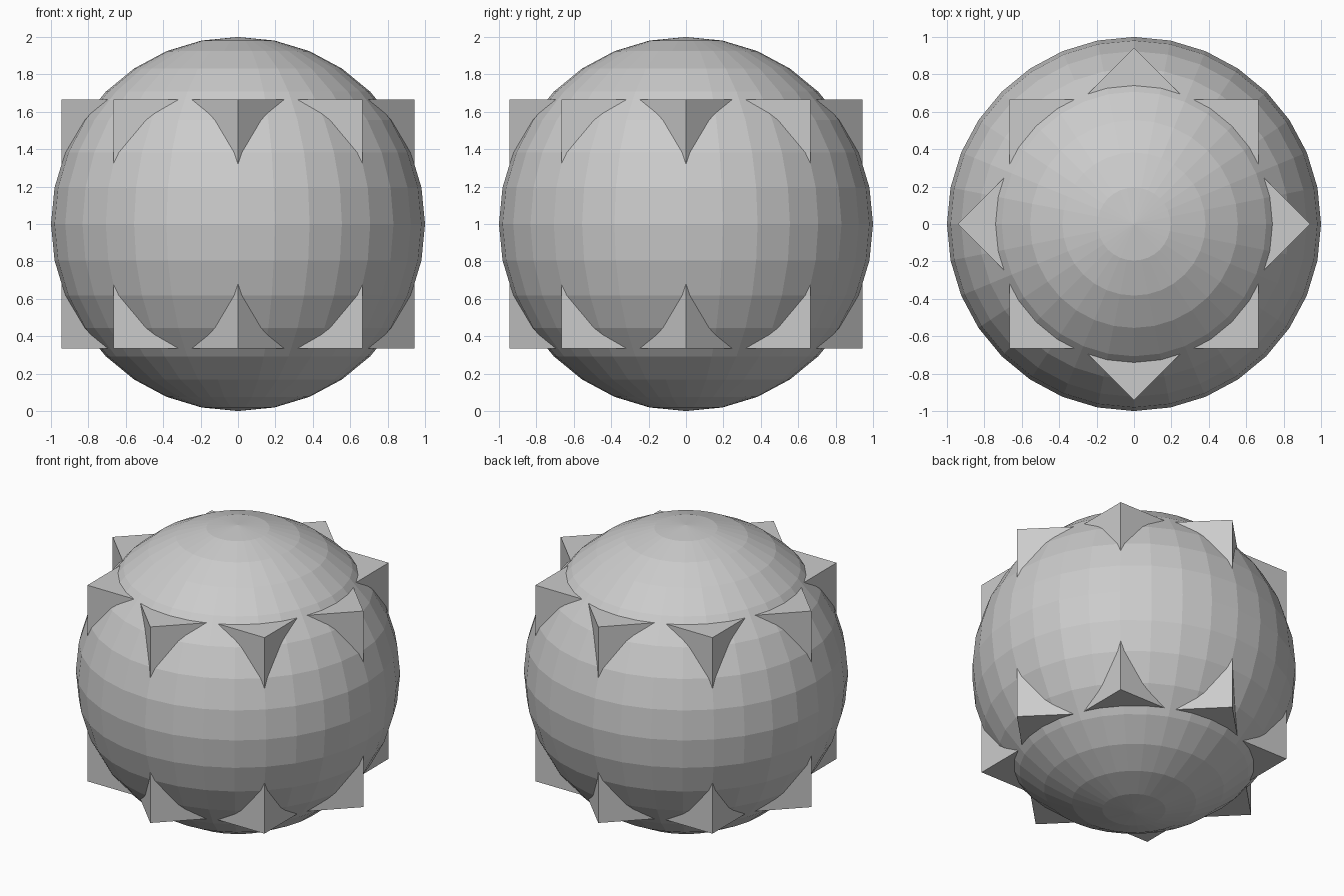
import bpy
import math

if "Cube" in bpy.data.objects:
    bpy.data.objects.remove(bpy.data.objects["Cube"])

CENTRE = (0, 0, 1)
CUBE_SIZE = 4 / 3


def add_cube(name, angle):
    bpy.ops.mesh.primitive_cube_add(size=CUBE_SIZE, location=CENTRE, rotation=(0, 0, angle))
    bpy.context.object.name = name


# Faceted round body
bpy.ops.mesh.primitive_uv_sphere_add(segments=32, ring_count=16, radius=1, location=CENTRE)
bpy.context.object.name = "round_body"

# Two crossed cubes whose corners form the sixteen spikes
add_cube("straight_spike_cube", 0)
add_cube("turned_spike_cube", math.radians(45))
